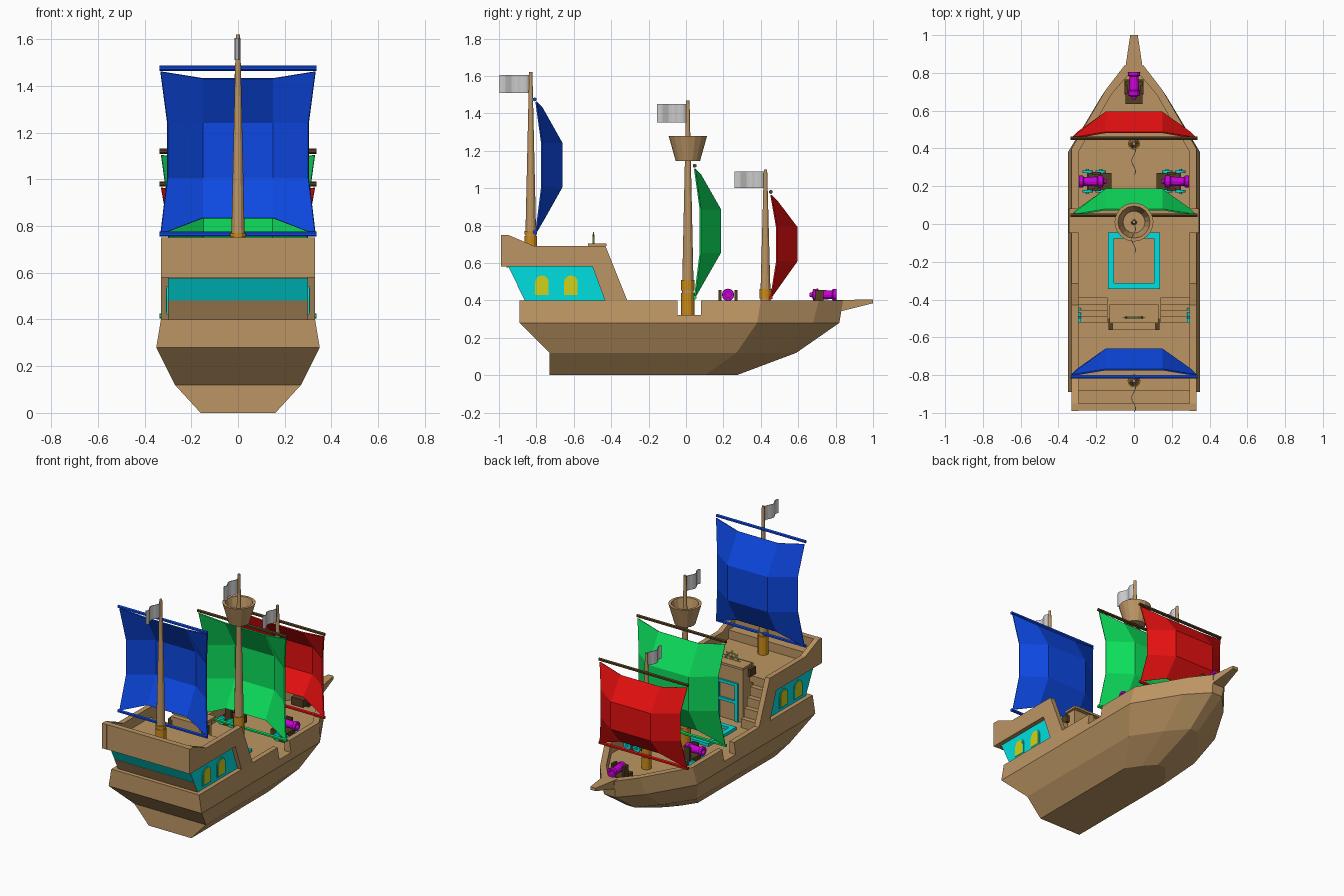
import bpy, bmesh, math
from mathutils import Vector, Matrix

if "Cube" in bpy.data.objects:
    bpy.data.objects.remove(bpy.data.objects["Cube"])


def material(name, *rgb):
    m = bpy.data.materials.new(name)
    m.diffuse_color = (*rgb, 1)
    m.use_nodes = True
    m.node_tree.nodes["Principled BSDF"].inputs["Base Color"].default_value = m.diffuse_color
    return m


WOOD = material("wood", .50, .30, .125)
DARK = material("dark_wood", .09, .05, .015)
CYAN = material("cyan_paint", 0, .74, .74)
YELLOW = material("window_yellow", .62, .65, .01)
ORANGE = material("mast_orange", .60, .26, .01)
MAGENTA = material("cannon_magenta", .6, 0, .7)
WHEEL = material("wheel_green", .45, .60, .15)
BLUE = material("sail_blue", .004, .065, .77)
GREEN = material("sail_green", .004, .75, .11)
RED = material("sail_red", .8, .005, .005)


def finish(name, bm, mat=None):
    bmesh.ops.recalc_face_normals(bm, faces=bm.faces)
    me = bpy.data.meshes.new(name)
    bm.to_mesh(me)
    bm.free()
    ob = bpy.data.objects.new(name, me)
    bpy.context.collection.objects.link(ob)
    if mat:
        me.materials.append(mat)
    return ob


def box(name, x, y, z, mat):
    bm = bmesh.new()
    bmesh.ops.create_cube(bm, size=1)
    for v in bm.verts:
        v.co = [r[0] if c < 0 else r[1] for r, c in zip((x, y, z), v.co)]
    return finish(name, bm, mat)


def prism(name, profile, x0, x1, mat):
    """Extrude a (y, z) profile along x."""
    bm = bmesh.new()
    face = bm.faces.new([bm.verts.new((x0, y, z)) for y, z in profile])
    ext = bmesh.ops.extrude_face_region(bm, geom=[face])["geom"]
    bmesh.ops.translate(bm, vec=(x1 - x0, 0, 0), verts=[g for g in ext if isinstance(g, bmesh.types.BMVert)])
    return finish(name, bm, mat)


def lathe(name, origin, axis, profile, mat, sides=12):
    """Spin a (radius, height) profile round an axis, capping both ends."""
    turn = Vector((0, 0, 1)).rotation_difference(Vector(axis)).to_matrix()
    bm = bmesh.new()
    rings = []
    for r, h in profile:
        rings.append([bm.verts.new(turn @ Vector((r * math.cos(a), r * math.sin(a), h)) + Vector(origin))
                      for a in (2 * math.pi * i / sides for i in range(sides))])
    skin(bm, rings)
    return finish(name, bm, mat)


def skin(bm, rings):
    for a, b in zip(rings, rings[1:]):
        for i in range(len(a)):
            j = (i + 1) % len(a)
            bm.faces.new((a[i], a[j], b[j], b[i]))
    bm.faces.new(rings[0])
    bm.faces.new(rings[-1])


# Hull: half outlines at each level, then over the rim and down to the deck
levels = [(0, [(.16, -.73), (.16, .10), (.10, .19), (.03, .27)]),
          (.12, [(.27, -.73), (.27, .27), (.14, .46), (.03, .59)]),
          (.28, [(.35, -.89), (.35, .38), (.17, .68), (.04, .82)]),
          (.40, [(.33, -.89), (.33, .40), (.15, .71), (.05, .84)])]
inner = [(.295, -.86), (.295, .38), (.12, .685), (.03, .79)]
levels += [(.40, inner), (.32, inner)]
bm = bmesh.new()
skin(bm, [[bm.verts.new((x, y, z)) for x, y in half] + [bm.verts.new((-x, y, z)) for x, y in reversed(half)]
          for z, half in levels])
hull = finish("hull", bm, WOOD)

# Boarding gaps cut through both bulwarks
cutter = box("gap_cutter", (-.5, .5), (-.045, .08), (.322, .5), None)
mod = hull.modifiers.new("gaps", 'BOOLEAN')
mod.operation, mod.object, mod.solver = 'DIFFERENCE', cutter, 'EXACT'
bpy.context.view_layer.objects.active = hull
bpy.ops.object.modifier_apply(modifier=mod.name)
bpy.data.objects.remove(cutter)

# Bowsprit, tapering forward
bm = bmesh.new()
skin(bm, [[bm.verts.new((x, y, z)) for x, z in ((-w, z0), (w, z0), (w, z1), (-w, z1))]
          for y, w, z0, z1 in ((.80, .05, .335, .402), (1.0, .02, .385, .405))])
finish("bowsprit", bm, WOOD)

# Stern castle: core, painted sides and raking wooden frames
cabin = [(-.95, .58), (-.50, .58), (-.43, .40), (-.86, .40)]
frame = [(-.99, .58), (-.99, .75), (-.95, .75), (-.81, .69), (-.43, .69), (-.31, .39), (-.43, .39), (-.50, .58)]
prism("cabin_core", [(-.949, .58), (-.55, .58), (-.55, .32), (-.82, .32), (-.859, .40)], -.28, .28, WOOD)
prism("transom_paint", [(-.95, .58), (-.90, .58), (-.85, .48), (-.90, .48)], -.30, .30, CYAN)
prism("transom_planks", [(-.902, .48), (-.85, .48), (-.82, .40), (-.862, .40)], -.299, .299, WOOD)
for s, side in ((1, "right"), (-1, "left")):
    prism("cabin_side_" + side, cabin, s * .28, s * .30, CYAN)
    prism("castle_frame_" + side, frame, s * .295, s * .33, WOOD)
    # Arched windows with a painted surround
    for n, y in enumerate((-.77, -.615)):
        for label, grow, out, mat in (("frame", .009, .305, CYAN), ("pane", 0, .308, YELLOW)):
            w = .036 + grow
            arch = [(y - w, .43 - grow), (y + w, .43 - grow)]
            arch += [(y + w * math.cos(a), .497 + w * math.sin(a)) for a in (math.pi * k / 8 for k in range(9))]
            prism(f"window_{label}_{side}_{n}", arch, s * .29, s * out, mat)
    # Stairs to the upper deck
    for k in range(5):
        box(f"stair_{side}_{k}", sorted((s * .14, s * .295)), (-.56, -.39 - .033 * k),
            (.32, .38 + .06 * k), WOOD)
    box("stair_post_" + side, sorted((s * .10, s * .135)), (-.56, -.50), (.62, .67), DARK)
box("stern_wall", (-.33, .33), (-.988, -.95), (.58, .75), WOOD)
box("stern_bench", (-.295, .295), (-.96, -.88), (.60, .68), WOOD)
box("upper_deck", (-.30, .30), (-.96, -.52), (.575, .62), WOOD)

# Helm block with door and steering wheel
box("helm_block", (-.115, .115), (-.56, -.45), (.32, .69), WOOD)
box("helm_top", (-.13, .13), (-.525, -.425), (.69, .705), WOOD)
for s in (1, -1):
    box("door_jamb", sorted((s * .06, s * .08)), (-.455, -.438), (.32, .58), CYAN)
for z in (.44, .56):
    box("door_rail", (-.08, .08), (-.455, -.438), (z, z + .02), CYAN)
bpy.ops.mesh.primitive_torus_add(major_radius=.045, minor_radius=.006, major_segments=16, minor_segments=6,
                                 location=(0, -.495, .705), rotation=(math.pi / 2, 0, 0))
bpy.context.object.name = "steering_wheel_rim"
bpy.context.object.data.materials.append(WHEEL)
for k in range(4):
    d = Vector((math.cos(k * math.pi / 4), 0, math.sin(k * math.pi / 4)))
    lathe("wheel_spoke", Vector((0, -.495, .705)) - d * .062, d, [(.004, 0), (.004, .124)], WHEEL, 6)

# Deck hatch frame
for s in (1, -1):
    box("hatch_side", sorted((s * .105, s * .137)), (-.345, -.045), (.315, .34), CYAN)
for y in (-.345, -.077):
    box("hatch_end", (-.106, .106), (y, y + .032), (.315, .34), CYAN)


def rig(name, y, base, top, r, band, sail_y, z1, z0, mat, yard_mat, flag):
    # Mast, painted foot and wavy flag
    lathe(name + "_mast", (0, y, 0), (0, 0, 1), [(r, base), (.009, top)], WOOD)
    for a, b in band:
        lathe(name + "_mast_band", (0, y, 0), (0, 0, 1), [(r + .002, a), (r + .002, b)], ORANGE)
    bm = bmesh.new()
    cols = [[bm.verts.new((.011 * math.sin(i * .9), y - .008 - .0158 * i, z)) for z in flag] for i in range(11)]
    for a, b in zip(cols, cols[1:]):
        bm.faces.new((a[0], b[0], b[1], a[1]))
    finish(name + "_flag", bm).modifiers.new("thickness", 'SOLIDIFY').thickness = .004
    # Billowing sail: four rows of (outer x, outer y, outer z, inner y, inner z)
    h = z1 - z0
    rows = [(.33, 0, z1 - .015, .03, z1 - .045), (.30, .03, z0 + .67 * h, .137, z0 + .67 * h),
            (.30, .03, z0 + .34 * h, .137, z0 + .34 * h), (.33, 0, z0, .04, z0 + .07)]
    bm = bmesh.new()
    grid = [[bm.verts.new((-ox, sail_y + oy, oz)), bm.verts.new((-.15, sail_y + iy, iz)),
             bm.verts.new((.15, sail_y + iy, iz)), bm.verts.new((ox, sail_y + oy, oz))]
            for ox, oy, oz, iy, iz in rows]
    for a, b in zip(grid, grid[1:]):
        for i in range(3):
            bm.faces.new((a[i], a[i + 1], b[i + 1], b[i]))
    sail = finish(name + "_sail", bm, mat)
    sail.modifiers.new("thickness", 'SOLIDIFY').thickness = .008
    # Yards
    for label, z, m in (("top", z1, yard_mat), ("bottom", z0, mat)):
        lathe(f"{name}_yard_{label}", (-.335, sail_y - .004, z), (1, 0, 0), [(.011, 0), (.011, .67)], m, 6)


rig("stern", -.83, .60, 1.62, .032, [(.61, .745), (.753, .77)], -.805, 1.475, .765, BLUE, BLUE, (1.51, 1.605))
rig("main", .01, .32, 1.47, .034, [(.315, .44), (.452, .51)], .05, 1.12, .415, GREEN, DARK, (1.35, 1.45))
rig("fore", .425, .32, 1.10, .03, [(.315, .40), (.41, .46)], .458, .98, .415, RED, DARK, (1.0, 1.09))

# Crow's nest: hollow tapered tub
lathe("crows_nest", (0, .01, 0), (0, 0, 1), [(.065, 1.145), (.103, 1.28), (.085, 1.28), (.058, 1.17)], WOOD, 16)


def cannon(name, x, y, d, wheels):
    # Barrel with rings, on a carriage
    d = Vector((*d, 0))
    side = Vector((-d.y, d.x, 0))
    c = Vector((x, y, 0))
    lathe(name + "_barrel", c + Vector((0, 0, .43)), d,
          [(.010, -.075), (.014, -.06), (.031, -.055), (.033, -.03), (.026, -.025), (.023, .045),
           (.031, .05), (.031, .07), (.016, .07), (.016, .03)], MAGENTA)

    def block(label, a, b, z, mat):
        p, q = c + d * a[0] + side * b[0], c + d * a[1] + side * b[1]
        box(f"{name}_{label}", sorted((p.x, q.x)), sorted((p.y, q.y)), z, mat)
    block("bed", (-.10, .02), (-.045, .045), (.335, .385), DARK)
    for s in (1, -1):
        block("cheek", (-.045, .0), (s * .034, s * .05), (.345, .455), DARK)
        if wheels:
            for a in (-.045, .025):
                lathe(name + "_wheel", c + d * a + side * s * .045 + Vector((0, 0, .35)), side * s,
                      [(.028, 0), (.028, .014), (.008, .014), (.008, .022)], CYAN)
    block("axle", (-.05, .03), (-.05, .05), (.32, .345), DARK)


cannon("cannon_right", .22, .225, (1, 0), True)
cannon("cannon_left", -.22, .225, (-1, 0), True)
cannon("bow_cannon", 0, .735, (0, 1), False)
